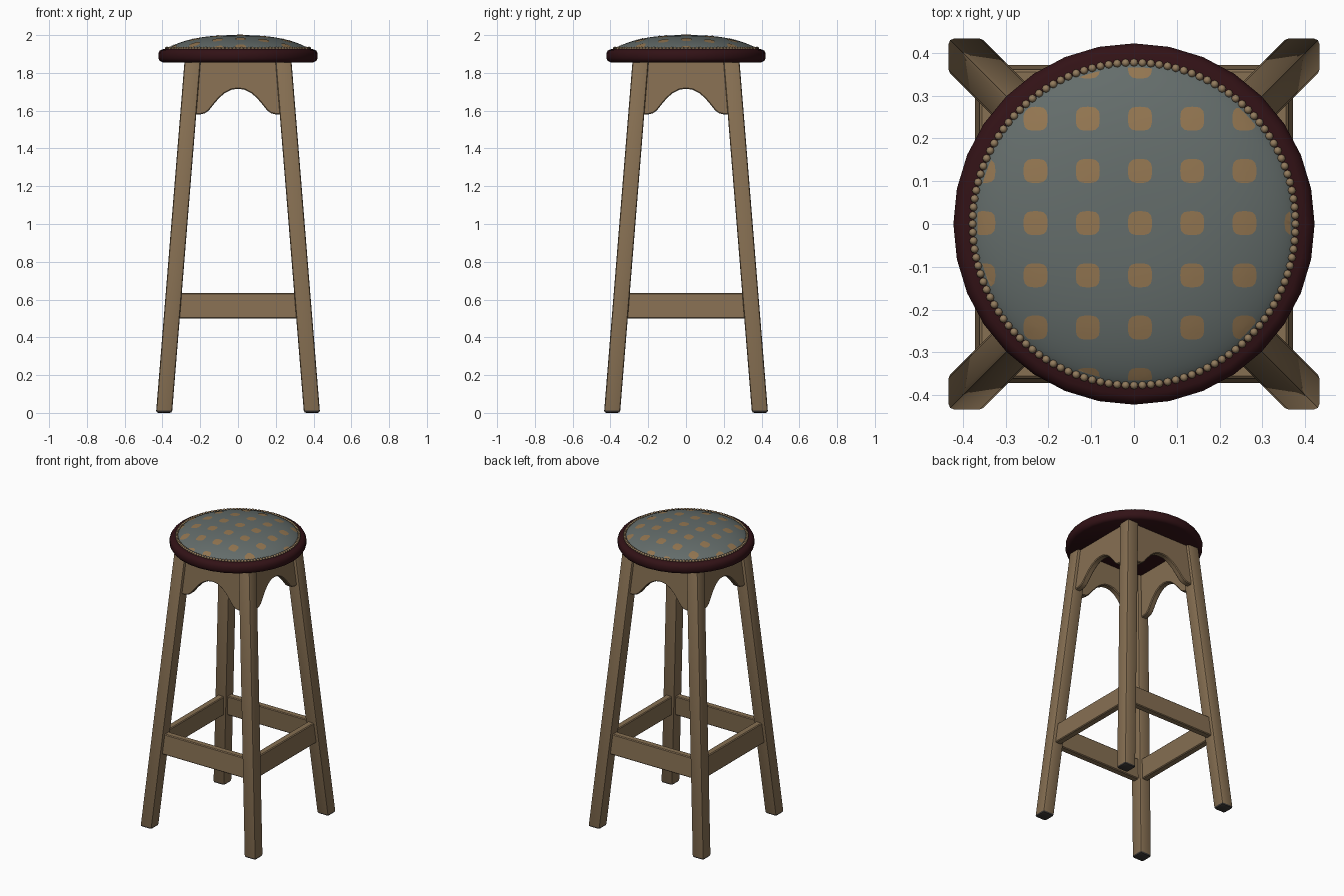
import bpy, bmesh, math
from mathutils import Matrix, Vector

old = bpy.data.objects.get("Cube")
if old:
    bpy.data.objects.remove(old, do_unlink=True)


def material(name, rgb):
    m = bpy.data.materials.new(name)
    m.use_nodes = True
    m.diffuse_color = (*rgb, 1)
    m.node_tree.nodes["Principled BSDF"].inputs["Base Color"].default_value = (*rgb, 1)
    return m


wood = material("oak wood", (0.24, 0.16, 0.085))
foot = material("dark foot", (0.045, 0.04, 0.036))
rim_red = material("dark red rim", (0.032, 0.006, 0.008))
cloth = material("grey green cloth", (0.127, 0.152, 0.146))
tan = material("tan spot", (0.29, 0.18, 0.082))
stud = material("stud", (0.29, 0.2, 0.11))


def finish(name, bm, mats, angle=30):
    """Turn a bmesh into a named, smooth-by-angle object."""
    bmesh.ops.recalc_face_normals(bm, faces=bm.faces)
    mesh = bpy.data.meshes.new(name)
    bm.to_mesh(mesh)
    bm.free()
    for m in mats:
        mesh.materials.append(m)
    obj = bpy.data.objects.new(name, mesh)
    bpy.context.collection.objects.link(obj)
    bpy.ops.object.select_all(action='DESELECT')
    obj.select_set(True)
    bpy.context.view_layer.objects.active = obj
    bpy.ops.object.shade_smooth_by_angle(angle=math.radians(angle))
    return obj


def lathe(name, profile, mat, steps, angle=30):
    bm = bmesh.new()
    verts = [bm.verts.new((r, 0, z)) for r, z in profile]
    edges = [bm.edges.new(pair) for pair in zip(verts, verts[1:])]
    bmesh.ops.spin(bm, geom=verts + edges, cent=(0, 0, 0), axis=(0, 0, 1),
                   angle=math.tau, steps=steps, use_duplicate=False)
    bmesh.ops.remove_doubles(bm, verts=bm.verts, dist=0.0001)
    return finish(name, bm, [mat], angle)


def turned(bm, k):
    bmesh.ops.transform(bm, matrix=Matrix.Rotation(k * math.pi / 2, 4, 'Z'), verts=bm.verts)


# Splayed legs: square section leaning inwards
WIDTH = 0.085
SEAT = 1.87


def outer(z):
    return 0.434 - 0.081 * z


def leg(name, k):
    bm = bmesh.new()
    bmesh.ops.create_cube(bm, size=1)
    for v in bm.verts:
        z = SEAT if v.co.z > 0 else 0
        mid = outer(z) - WIDTH / 2
        v.co = (mid + v.co.x * WIDTH, -mid + v.co.y * WIDTH, z)
    bmesh.ops.bevel(bm, geom=bm.edges[:], offset=0.012, segments=2, profile=0.5,
                    affect='EDGES')
    for f in bm.faces:
        if f.calc_center_median().z < 0.009:
            f.material_index = 1
    turned(bm, k)
    finish(name, bm, [wood, foot])


def panel(name, k, outline, inset, depth):
    """Board between two legs, leaning with them."""
    bm = bmesh.new()
    face = bm.faces.new([bm.verts.new((x, inset - outer(z), z)) for x, z in outline])
    ext = bmesh.ops.extrude_face_region(bm, geom=[face])
    moved = [g for g in ext["geom"] if isinstance(g, bmesh.types.BMVert)]
    bmesh.ops.translate(bm, vec=(0, depth, 0), verts=moved)
    bmesh.ops.recalc_face_normals(bm, faces=bm.faces)
    sharp = [e for e in bm.edges if len(e.link_faces) == 2 and e.calc_face_angle() > 1]
    bmesh.ops.bevel(bm, geom=sharp, offset=0.005, segments=1, affect='EDGES')
    turned(bm, k)
    finish(name, bm, [wood])


def mirrored(half):
    return half + [(-x, z) for x, z in reversed(half) if x]


# Arched apron and straight stretcher outlines (right half, mirrored)
arch = [(0.225, SEAT), (0.235, 1.58), (0.2, 1.58), (0.175, 1.586), (0.155, 1.6),
        (0.13, 1.632), (0.1, 1.667), (0.07, 1.693), (0.035, 1.711), (0, 1.716)]
bar = [(0.32, 0.635), (0.33, 0.5)]

for k, side in enumerate(("front", "left", "back", "right")):
    leg(("front_left", "back_left", "back_right", "front_right")[k] + "_leg", k)
    panel(side + "_apron", k, mirrored(arch), 0.02, 0.04)
    panel(side + "_stretcher", k, mirrored(bar), 0.022, 0.045)

# Round seat rim
lathe("seat_rim", [(0, 1.856), (0.4, 1.856), (0.414, 1.863), (0.422, 1.878), (0.422, 1.902),
                   (0.414, 1.918), (0.4, 1.925), (0.36, 1.927)], rim_red, 32, 50)

# Domed cushion
DOME = 0.375


def dome(r):
    t = min(r / DOME, 1)
    return 1.925 + 0.075 * (1 - t ** 2.5) ** 0.8


rings = [DOME * math.sin(i / 16 * math.pi / 2) for i in range(17)]
lathe("seat_cushion", [(r, dome(r)) for r in rings], cloth, 96, 60)

# Woven spots: thin squarish plates following the dome
bm = bmesh.new()
PITCH, SPOT, LIMIT = 0.122, 0.028, 0.366
for i in range(-3, 4):
    for j in range(-3, 4):
        cx, cy = 0.014 + i * PITCH, 0.002 + j * PITCH
        if math.hypot(cx, cy) > LIMIT + 0.018:
            continue
        centre = Vector((cx, cy))
        loops = []
        for scale in (0.02, 0.5, 1):
            loop = []
            for s in range(20):
                a = s * math.tau / 20
                c, d = math.cos(a), math.sin(a)
                radius = SPOT * scale / (c ** 4 + d ** 4) ** 0.2
                p = centre + Vector((c, d)) * radius
                if p.length > LIMIT:
                    p *= LIMIT / p.length
                loop.append(bm.verts.new((p.x, p.y, dome(p.length) + 0.002)))
            loops.append(loop)
        bm.faces.new(loops[0])
        for a, b in zip(loops, loops[1:]):
            for s in range(20):
                n = (s + 1) % 20
                bm.faces.new((a[s], b[s], b[n], a[n]))
bmesh.ops.dissolve_degenerate(bm, dist=0.0001, edges=bm.edges)
for_up = finish("cushion_spots", bm, [tan], 60)
for p in for_up.data.polygons:
    if p.normal.z < 0:
        p.flip()

# Ring of upholstery studs
bm = bmesh.new()
COUNT = 120
for s in range(COUNT):
    a = s * math.tau / COUNT
    place = Matrix.Translation((0.377 * math.cos(a), 0.377 * math.sin(a), 1.929))
    bmesh.ops.create_uvsphere(bm, u_segments=8, v_segments=6, radius=0.0095, matrix=place)
finish("studs", bm, [stud], 60)
